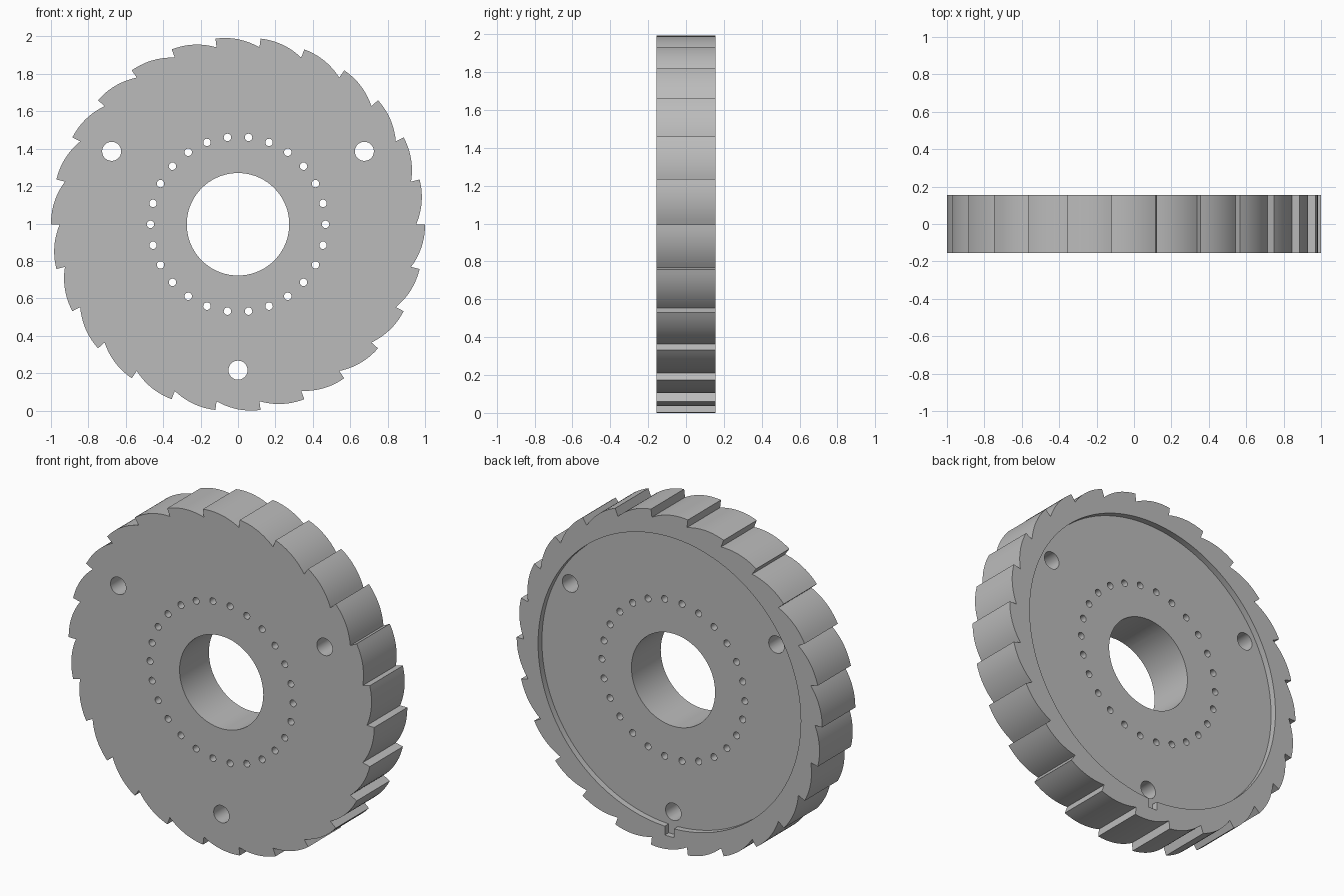
import bpy, bmesh
from math import sin, cos, pi
from mathutils import Vector

TEETH = 26
STEP = 2 * pi / TEETH
HALF = 0.155          # half thickness
ROOT = 0.953          # radius at the foot of each tooth
BULGE = 0.02          # how far each tooth back bows outward

cube = bpy.data.objects.get("Cube")
if cube:
    bpy.data.objects.remove(cube, do_unlink=True)


def polar(radius, angle):
    return Vector((radius * cos(angle), radius * sin(angle)))


def circle(radius, centre=Vector((0, 0)), sides=32):
    return [centre + polar(radius, 2 * pi * i / sides) for i in range(sides)]


def prisms(name, outlines, y0, y1):
    """Extrude outlines drawn in the x-z plane from y0 to y1 as one object."""
    bm = bmesh.new()
    for outline in outlines:
        front = [bm.verts.new((p.x, y0, p.y)) for p in outline]
        back = [bm.verts.new((p.x, y1, p.y)) for p in outline]
        bm.faces.new(front)
        bm.faces.new(back[::-1])
        for i in range(len(front)):
            j = (i + 1) % len(front)
            bm.faces.new((front[j], front[i], back[i], back[j]))
    bmesh.ops.recalc_face_normals(bm, faces=bm.faces[:])
    mesh = bpy.data.meshes.new(name)
    bm.to_mesh(mesh)
    bm.free()
    obj = bpy.data.objects.new(name, mesh)
    bpy.context.collection.objects.link(obj)
    return obj


def cut(target, cutter):
    cutter.hide_render = True
    mod = target.modifiers.new("cut", 'BOOLEAN')
    mod.operation = 'DIFFERENCE'
    mod.solver = 'EXACT'
    mod.object = cutter
    bpy.ops.object.modifier_apply(modifier=mod.name)
    bpy.data.objects.remove(cutter, do_unlink=True)


# Ratchet outline: a radial step up to each tip, then a bowed tooth back
outline = []
SEGMENTS = 10
for k in range(TEETH):
    root, tip = polar(ROOT, k * STEP), polar(1, (k + 1) * STEP)
    chord = tip - root
    outward = Vector((chord.y, -chord.x)).normalized()
    for i in range(SEGMENTS + 1):
        t = i / SEGMENTS
        outline.append(root + chord * t + outward * (4 * BULGE * t * (1 - t)))

wheel = prisms("ratchet_wheel", [outline], -HALF, HALF)
bpy.ops.object.select_all(action='DESELECT')
wheel.select_set(True)
bpy.context.view_layer.objects.active = wheel

# Shallow round recess in the back, with a small key notch at the bottom
floor = HALF - 0.036
cut(wheel, prisms("recess_cutter", [circle(0.86, sides=128)], floor, 0.3))
notch = [Vector(p) for p in ((-0.03, -0.912), (0.03, -0.912), (0.03, -0.8), (-0.03, -0.8))]
cut(wheel, prisms("notch_cutter", [notch], floor, 0.3))

# Centre bore, three mounting holes and a ring of small pin holes
holes = [circle(0.274, sides=72)]
holes += [circle(0.051, polar(0.78, pi / 6 + i * 2 * pi / 3)) for i in range(3)]
holes += [circle(0.02, polar(0.468, i * STEP), 20) for i in range(TEETH)]
cut(wheel, prisms("hole_cutter", holes, -0.4, 0.4))

# Stand the wheel on the ground
lowest = min(v.co.z for v in wheel.data.vertices)
for v in wheel.data.vertices:
    v.co.z -= lowest

grey = bpy.data.materials.new("plain_grey")
grey.use_nodes = True
colour = (0.5, 0.5, 0.5, 1)
grey.diffuse_color = colour
grey.node_tree.nodes["Principled BSDF"].inputs["Base Color"].default_value = colour
wheel.data.materials.clear()
wheel.data.materials.append(grey)
for face in wheel.data.polygons:
    face.material_index = 0

bpy.ops.object.shade_smooth_by_angle(angle=pi / 6)
